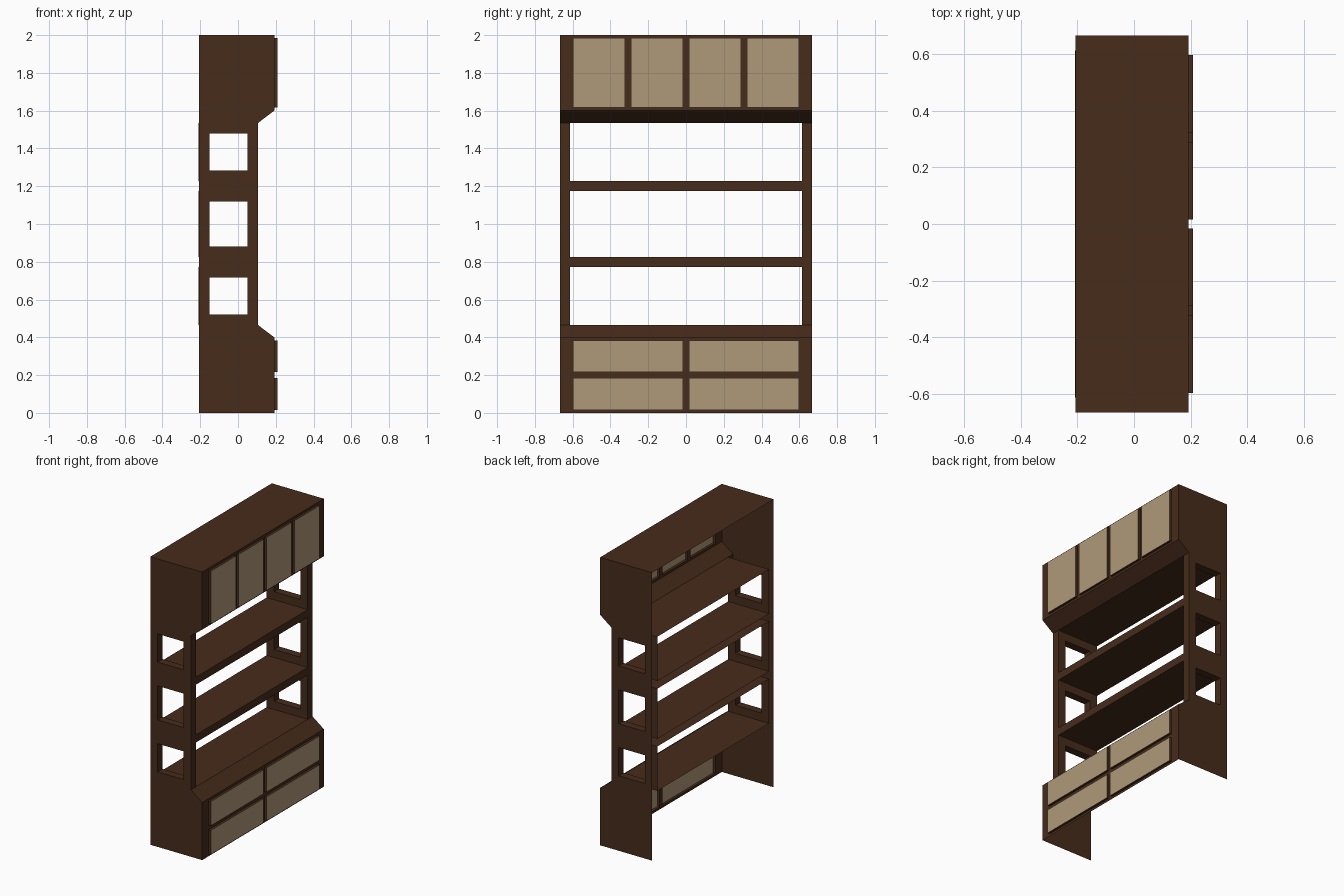
import bpy, bmesh
from mathutils import Vector

if "Cube" in bpy.data.objects:
    bpy.data.objects.remove(bpy.data.objects["Cube"])

# main dimensions
BACK, FRONT, MID, FACE = -0.207, 0.192, 0.106, 0.209
W, IN = 0.667, 0.613
LOW, SLOPE_LOW, SLOPE_HIGH, HIGH, TOP = 0.4, 0.465, 1.535, 1.6, 2.0
BAYS = [(0.465, 0.773), (0.826, 1.174), (1.227, 1.535)]
M = 0.056
HOLES = [(-0.151, 0.05, a + M, b - M) for a, b in BAYS]


def material(name, col):
    m = bpy.data.materials.new(name)
    m.diffuse_color = (*col, 1)
    m.use_nodes = True
    m.node_tree.nodes["Principled BSDF"].inputs["Base Color"].default_value = m.diffuse_color
    return m


WOOD = material("dark_wood", (0.062, 0.025, 0.011))
TAN = material("tan_front", (0.43, 0.32, 0.19))


def finish(bm, name, mats=(WOOD,)):
    bmesh.ops.remove_doubles(bm, verts=bm.verts, dist=1e-5)
    me = bpy.data.meshes.new(name)
    bm.to_mesh(me)
    bm.free()
    for m in mats:
        me.materials.append(m)
    ob = bpy.data.objects.new(name, me)
    bpy.context.collection.objects.link(ob)


def poly(bm, pts, normal):
    f = bm.faces.new([bm.verts.new(p) for p in pts])
    f.normal_update()
    if f.normal.dot(Vector(normal)) < 0:
        f.normal_flip()
    return f


def at(axis, pos, a, b):
    p = [a, b]
    p.insert(axis, pos)
    return p


def plate(bm, axis, pos, sign, rect, holes=()):
    """Flat sheet across an axis, with rectangular holes left out."""
    us = sorted({*rect[:2], *(h[i] for h in holes for i in (0, 1))})
    vs = sorted({*rect[2:], *(h[i] for h in holes for i in (2, 3))})
    for u0, u1 in zip(us, us[1:]):
        for v0, v1 in zip(vs, vs[1:]):
            u, v = (u0 + u1) / 2, (v0 + v1) / 2
            if any(h[0] < u < h[1] and h[2] < v < h[3] for h in holes):
                continue
            poly(bm, [at(axis, pos, *c) for c in ((u0, v0), (u1, v0), (u1, v1), (u0, v1))],
                 at(axis, sign, 0, 0))


def tube(bm, axis, p0, p1, r, sign):
    """Four walls of a rectangular tube; sign 1 faces out, -1 faces in."""
    c = [(r[0], r[2]), (r[1], r[2]), (r[1], r[3]), (r[0], r[3])]
    n = [(0, -1), (1, 0), (0, 1), (-1, 0)]
    for i in range(4):
        a, b = c[i], c[(i + 1) % 4]
        poly(bm, [at(axis, p0, *a), at(axis, p0, *b), at(axis, p1, *b), at(axis, p1, *a)],
             at(axis, 0, n[i][0] * sign, n[i][1] * sign))


# side panels: outer skin, window tunnels and inner post walls
for s, side in ((-1, "left"), (1, "right")):
    bm = bmesh.new()
    plate(bm, 1, s * W, s, (BACK, MID, SLOPE_LOW, SLOPE_HIGH), HOLES)
    for end, edge, inner in ((0, LOW, SLOPE_LOW), (TOP, HIGH, SLOPE_HIGH)):
        prof = [(BACK, end), (FRONT, end), (FRONT, edge), (MID, inner), (BACK, inner)]
        poly(bm, [(x, s * W, z) for x, z in prof], (0, s, 0))
    for h, bay in zip(HOLES, BAYS):
        tube(bm, 1, s * W, s * IN, h, -1)
        plate(bm, 1, s * IN, -s, (-FACE, MID, *bay), [h])
    finish(bm, "side_panel_" + side)

# shelf surfaces: hollow boards, open at the back
bm = bmesh.new()
for lo, hi in BAYS:
    plate(bm, 2, lo, 1, (-FACE, MID, -IN, IN))
    plate(bm, 2, hi, -1, (-FACE, MID, -IN, IN))
finish(bm, "shelf_surfaces")

# front edges of posts and shelves
bm = bmesh.new()
plate(bm, 0, MID, 1, (-W, W, SLOPE_LOW, SLOPE_HIGH), [(-IN, IN, *b) for b in BAYS])
finish(bm, "front_frame")

# slopes between the shelf section and the cabinets
for name, z0, z1, up in (("lower_slope", LOW, SLOPE_LOW, 1), ("upper_slope", HIGH, SLOPE_HIGH, -1)):
    bm = bmesh.new()
    poly(bm, [(FRONT, -W, z0), (FRONT, W, z0), (MID, W, z1), (MID, -W, z1)], (0.5, 0, up))
    finish(bm, name)

# top board
bm = bmesh.new()
plate(bm, 2, TOP, 1, (BACK, FRONT, -W, W))
finish(bm, "top_board")

# cabinet faces with raised, hollow fronts
G = 0.016


def cabinet(name, part, z0, z1, cols, rows):
    dy, dz = 2 * IN / cols, (z1 - z0) / rows
    cells = [(-IN + i * dy + G, -IN + (i + 1) * dy - G, z0 + j * dz + G, z0 + (j + 1) * dz - G)
             for j in range(rows) for i in range(cols)]
    bm = bmesh.new()
    plate(bm, 0, FRONT, 1, (-W, W, z0, z1), cells)
    finish(bm, name)
    for k, c in enumerate(cells):
        bm = bmesh.new()
        tube(bm, 0, FRONT, FACE, c, 1)
        plate(bm, 0, FACE, 1, c)
        bm.faces.ensure_lookup_table()
        bm.faces[4].material_index = 1
        finish(bm, f"{part}_{k + 1}", (WOOD, TAN))


cabinet("upper_cabinet_frame", "door", HIGH, TOP, 4, 1)
cabinet("lower_cabinet_frame", "drawer", 0, LOW, 2, 2)
